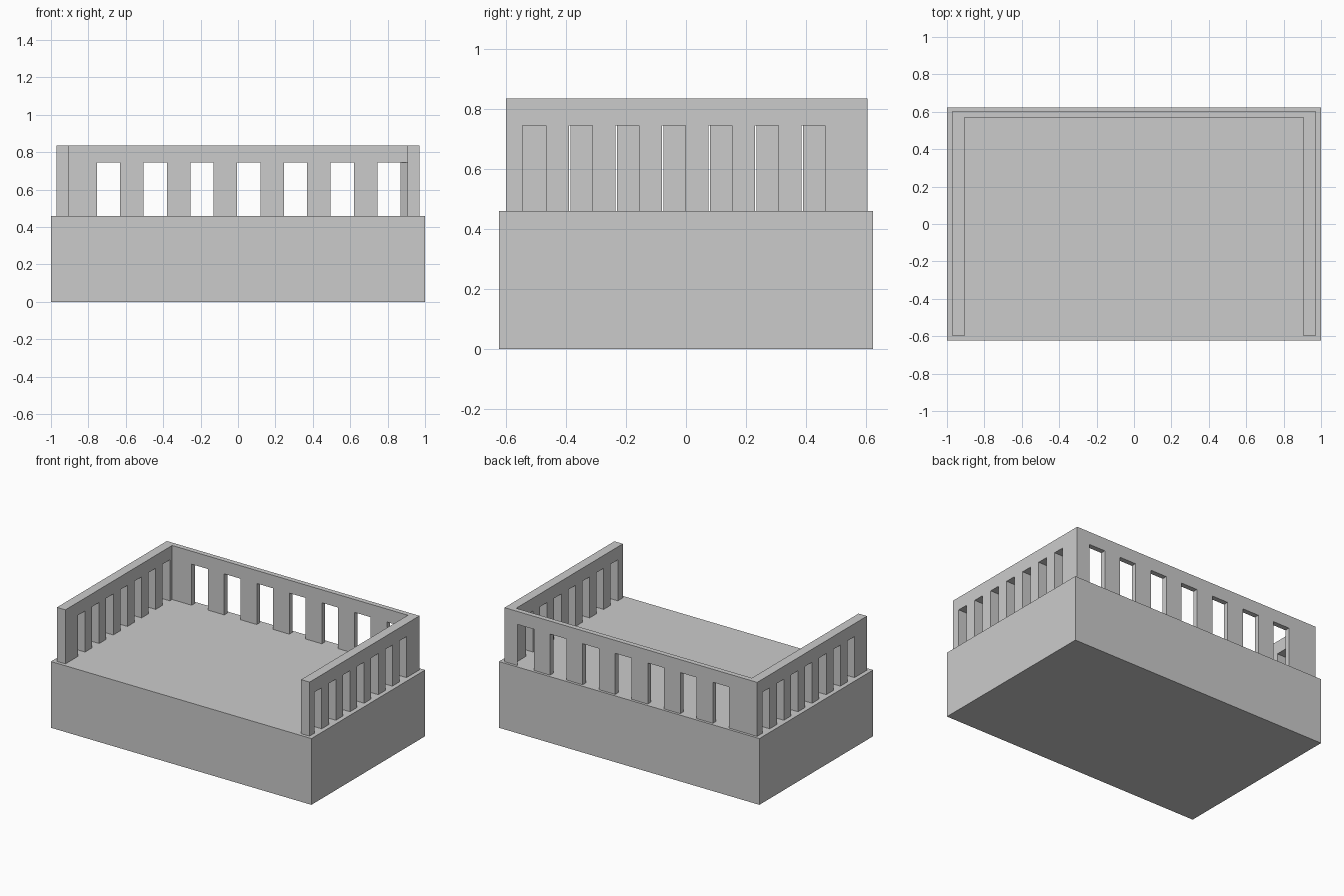
import bpy, bmesh

if "Cube" in bpy.data.objects:
    bpy.data.objects.remove(bpy.data.objects["Cube"])

FLOOR, HEAD, TOP = 0.46, 0.745, 0.835   # platform top, window head, wall top
XO, XI = 0.97, 0.905                    # side wall outer / inner
YF, YI, YO = -0.60, 0.57, 0.605         # wall front end, back inner / outer


def rect(x0, x1, y0, y1):
    return [(x0, y0), (x1, y0), (x1, y1), (x0, y1)]


def prism(name, outlines, z0, z1, caps=True):
    """Extrude each flat outline from z0 to z1 into one object."""
    bm = bmesh.new()
    for pts in outlines:
        lo = [bm.verts.new((x, y, z0)) for x, y in pts]
        hi = [bm.verts.new((x, y, z1)) for x, y in pts]
        n = len(pts)
        for i in range(n):
            j = (i + 1) % n
            bm.faces.new((lo[i], lo[j], hi[j], hi[i]))
        if caps:
            bm.faces.new(lo[::-1])
            bm.faces.new(hi)
    me = bpy.data.meshes.new(name)
    bm.to_mesh(me)
    bm.free()
    ob = bpy.data.objects.new(name, me)
    bpy.context.collection.objects.link(ob)
    return ob


# Solid platform
prism("platform", [rect(-1, 1, -0.623, 0.623)], 0, FLOOR)

# Openings: seven per wall, the left wall runs the opposite way to the right
right = [(-0.545 + 0.155 * i, -0.467 + 0.155 * i) for i in range(7)]
left = [(-b, -a) for a, b in reversed(right)]
back = [(-0.755 + 0.25 * i, -0.63 + 0.25 * i) for i in range(7)]

# Pillars between openings
pillars = [rect(XI, XO, YF, right[0][0]), rect(-XO, -XI, YF, left[0][0])]
for i in range(6):
    pillars.append(rect(XI, XO, right[i][1], right[i + 1][0]))
    pillars.append(rect(-XO, -XI, left[i][1], left[i + 1][0]))
    pillars.append(rect(back[i][1], back[i + 1][0], YI, YO))

# Corner piers; the right one has a slanted jamb
yr, yl = right[-1][1], left[-1][1]
pillars.append([(XI, yr), (XO, yr), (XO, YO), (back[-1][1], YO), (XI, YI)])
pillars.append([(-XO, yl), (-XI, yl), (-XI, YI), (back[0][0], YI),
                (back[0][0], YO), (-XO, YO)])
prism("wall_pillars", pillars, FLOOR, HEAD, caps=False)

# Continuous U-shaped lintel over the openings
prism("wall_lintel", [[(-XO, YF), (-XI, YF), (-XI, YI), (XI, YI), (XI, YF),
                       (XO, YF), (XO, YO), (-XO, YO)]], HEAD, TOP)
